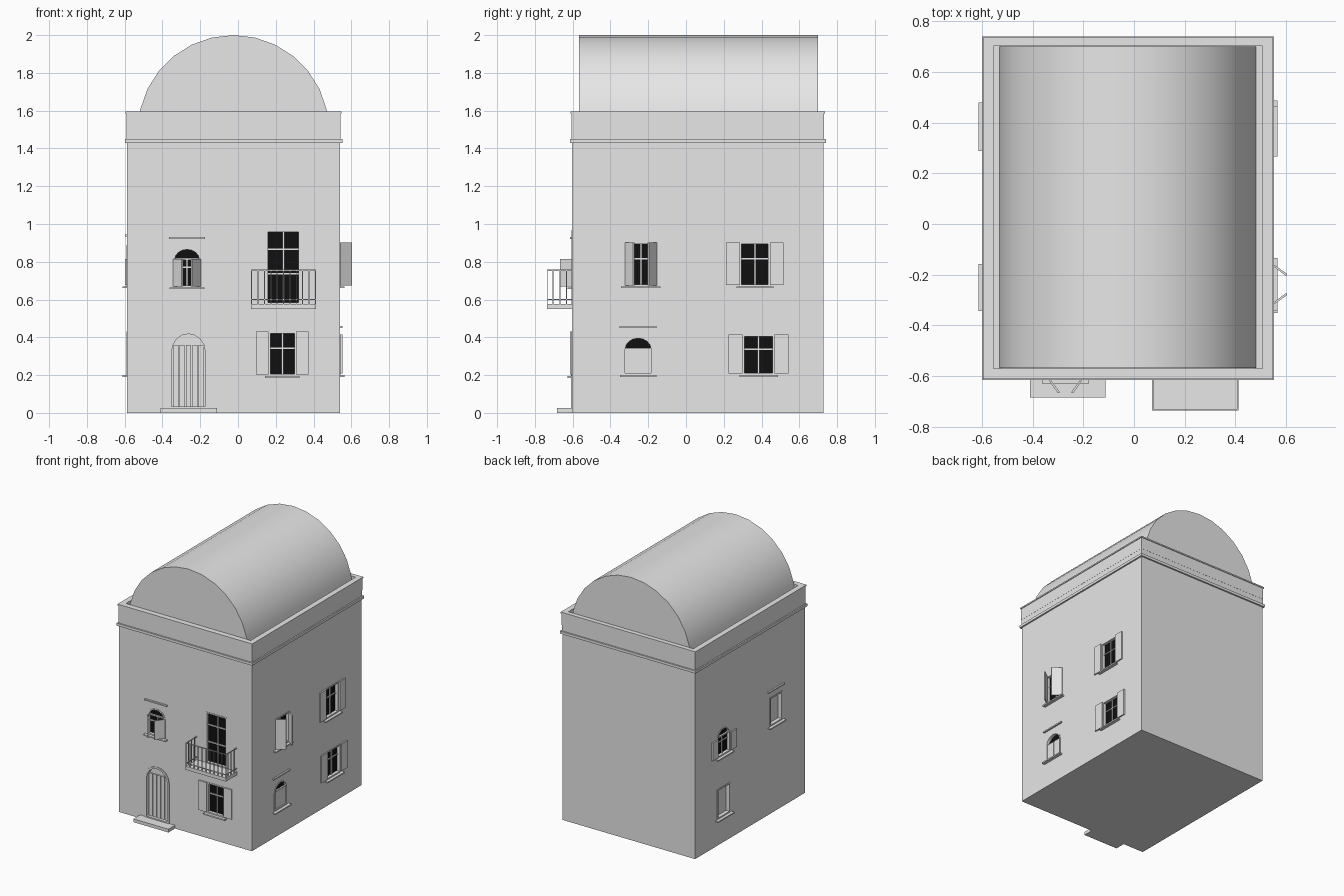
import bpy, bmesh, math

cube = bpy.data.objects.get("Cube")
if cube:
    bpy.data.objects.remove(cube, do_unlink=True)


def material(name, v):
    m = bpy.data.materials.new(name)
    m.use_nodes = True
    m.diffuse_color = (v, v, v, 1)
    m.node_tree.nodes["Principled BSDF"].inputs["Base Color"].default_value = (v, v, v, 1)
    return m


PLASTER = material("plain grey plaster", 0.8)
GLASS = material("black glass", 0.005)

# Wall extents
X0, X1, Y0, Y1 = -0.587, 0.54, -0.603, 0.728
WALL_TOP, PARAPET_TOP = 1.5, 1.595


def loft(name, a, b, mat=PLASTER):
    """Solid between two matching polygons."""
    bm = bmesh.new()
    va, vb = [[bm.verts.new(p) for p in loop] for loop in (a, b)]
    bm.faces.new(va)
    bm.faces.new(vb)
    n = len(va)
    for i in range(n):
        j = (i + 1) % n
        bm.faces.new((va[i], va[j], vb[j], vb[i]))
    return finish(name, bm, mat)


def finish(name, bm, mat):
    bmesh.ops.recalc_face_normals(bm, faces=bm.faces)
    me = bpy.data.meshes.new(name)
    bm.to_mesh(me)
    bm.free()
    me.materials.append(mat)
    ob = bpy.data.objects.new(name, me)
    bpy.context.collection.objects.link(ob)
    return ob


def rect(x0, x1, y0, y1):
    return [(x0, y0), (x1, y0), (x1, y1), (x0, y1)]


def ring(name, grow, inner, z0, z1):
    """Rectangular band around the walls."""
    outer = rect(X0 - grow, X1 + grow, Y0 - grow, Y1 + grow)
    bm = bmesh.new()
    loops = [[bm.verts.new((x, y, z)) for x, y in pts]
             for pts, z in ((outer, z0), (outer, z1), (inner, z1), (inner, z0))]
    for k in range(4):
        a, b = loops[k], loops[(k + 1) % 4]
        for i in range(4):
            j = (i + 1) % 4
            bm.faces.new((a[i], a[j], b[j], b[i]))
    return finish(name, bm, PLASTER)


def at(side, u, d, z):
    """u runs along the wall, d is the distance out from it."""
    return {"front": (u, Y0 - d, z), "east": (X1 + d, u, z), "west": (X0 - d, u, z)}[side]


def plate(name, side, outline, d0, d1, mat=PLASTER):
    return loft(name, [at(side, u, d0, z) for u, z in outline],
                [at(side, u, d1, z) for u, z in outline], mat)


def opening(u0, u1, z0, z1, rise=0.0, steps=8):
    """Rectangle, or rectangle with an arched head."""
    if not rise:
        return rect(u0, u1, z0, z1)
    c, r = (u0 + u1) / 2, (u1 - u0) / 2
    arc = [(c + r * math.cos(math.pi * i / steps), z1 - rise + rise * math.sin(math.pi * i / steps))
           for i in range(steps + 1)]
    return [(u0, z0), (u1, z0)] + arc


# Main body
body = loft("house_walls", [(x, y, 0) for x, y in rect(X0, X1, Y0, Y1)],
            [(x, y, WALL_TOP) for x, y in rect(X0, X1, Y0, Y1)])


def recess(side, outline, depth):
    cutter = plate("recess_cutter", side, outline, -depth, 0.02)
    cutter.hide_render = True
    mod = body.modifiers.new("recess", "BOOLEAN")
    mod.operation, mod.solver, mod.object = "DIFFERENCE", "EXACT", cutter
    bpy.context.view_layer.objects.active = body
    bpy.ops.object.modifier_apply(modifier=mod.name)
    bpy.data.objects.remove(cutter, do_unlink=True)


def trim(name, side, outline, width, d0, d1):
    """Frame strip following the inside of an outline."""
    us, zs = [p[0] for p in outline], [p[1] for p in outline]
    cu, cz = (min(us) + max(us)) / 2, (min(zs) + max(zs)) / 2
    su = 1 - 2 * width / (max(us) - min(us))
    sz = 1 - 2 * width / (max(zs) - min(zs))
    inner = [(cu + (u - cu) * su, cz + (z - cz) * sz) for u, z in outline]
    bm = bmesh.new()
    loops = [[bm.verts.new(at(side, u, d, z)) for u, z in pts]
             for pts, d in ((outline, d0), (outline, d1), (inner, d1), (inner, d0))]
    n = len(outline)
    for k in range(4):
        a, b = loops[k], loops[(k + 1) % 4]
        for i in range(n):
            j = (i + 1) % n
            bm.faces.new((a[i], a[j], b[j], b[i]))
    return finish(name, bm, PLASTER)


def window(name, side, u0, u1, z0, z1, rise=0.0, shutters=None, blind=False,
           lintel=False, sill=True, bars=1):
    shape = opening(u0, u1, z0, z1, rise)
    c, spring = (u0 + u1) / 2, z1 - rise
    recess(side, shape, 0.025)
    trim(name + "_frame", side, shape, 0.01, -0.025, 0.003)
    if not blind:
        plate(name + "_glass", side, shape, -0.024, -0.02, GLASS)
        # Glazing bars
        plate(name + "_mullion", side, rect(c - .005, c + .005, z0, spring), -0.022, -0.012)
        for i in range(bars):
            z = z0 + (spring - z0) * (i + 1) / (bars + 1) + 0.03
            plate(name + "_bar", side, rect(u0, u1, z - .004, z + .004), -0.022, -0.013)
        if rise:
            plate(name + "_transom", side, rect(u0, u1, spring - .006, spring + .004), -0.024, -0.008)
    if sill:
        plate(name + "_sill", side, rect(u0 - .018, u1 + .018, z0 - .01, z0), -0.01, 0.025)
    if lintel:
        plate(name + "_lintel", side, rect(u0 - .02, u1 + .02, z1 + .045, z1 + .055), 0, 0.012)
    w = (u1 - u0) * 0.45
    for edge, s in ((u0, 1), (u1, -1)):
        if shutters == "flat":
            plate(name + "_shutter", side, rect(*sorted((edge, edge - s * w)), z0 + .008, spring), 0.002, 0.012)
        elif shutters == "ajar":
            foot = [(edge, 0), (edge + s * .008, 0), (edge + s * .053, .06), (edge + s * .045, .064)]
            loft(name + "_shutter", [at(side, u, d, z0 + .005) for u, d in foot],
                 [at(side, u, d, spring) for u, d in foot])
        elif shutters == "closed":
            plate(name + "_shutter", side, rect(*sorted((edge, c - s * .002)), z0, spring), -0.015, -0.006)


# Front windows
window("front_arched_window", "front", -.345, -.195, .665, .875, .06, "ajar", lintel=True)
window("front_lower_window", "front", .162, .308, .195, .43, shutters="flat")
window("balcony_door", "front", .15, .33, .575, .967, sill=False, bars=2)

# East side windows
window("east_upper_front_window", "east", -.325, -.152, .67, .903, shutters="ajar")
window("east_upper_rear_window", "east", .285, .445, .67, .903, shutters="flat")
window("east_lower_front_window", "east", -.332, -.175, .2, .405, .065, "closed", lintel=True)
window("east_lower_rear_window", "east", .3, .468, .2, .415, shutters="flat")

# West side windows
window("west_upper_rear_window", "west", .305, .46, .67, .88, .065, "flat")
window("west_upper_front_window", "west", -.325, -.175, .67, .89, blind=True, lintel=True)
window("west_lower_rear_window", "west", .305, .46, .2, .43, blind=True)

# Arched front door with planks and doorstep
arch = opening(-.365, -.16, .02, .432, .1)
recess("front", arch, 0.025)
trim("door_frame", "front", arch, 0.014, -0.025, 0.006)
for i in range(5):
    u = -.33 + i * .034
    plate("door_plank", "front", rect(u - .014, u + .014, .03, .36), -0.026, -0.016)
plate("doorstep", "front", rect(-.41, -.112, 0, .025), -0.01, 0.08)

# Balcony slab and railing
BL, BR, BD = .07, .412, .132
plate("balcony_slab", "front", rect(BL, BR, .55, .577), -0.01, BD)
for z in (.6, .755):
    plate("balcony_front_rail", "front", rect(BL, BR, z - .003, z + .003), BD - .006, BD)
    for u in (BL, BR - .006):
        plate("balcony_side_rail", "front", rect(u, u + .006, z - .003, z + .003), 0, BD)
for i in range(11):
    u = BL + (BR - BL - .005) * i / 10
    plate("balcony_baluster", "front", rect(u, u + .005, .577, .755), BD - .0055, BD - .0005)
for u in (BL, BR - .005):
    for d in (.03, .065, .1):
        plate("balcony_side_baluster", "front", rect(u, u + .005, .577, .755), d - .0025, d + .0025)

# Parapet and cornice bands
inside = rect(-.553, .506, -.569, .702)
wall = rect(X0 + .005, X1 - .005, Y0 + .005, Y1 - .005)
ring("parapet", 0.003, inside, WALL_TOP - .005, PARAPET_TOP - .01)
ring("parapet_cap", 0.008, inside, PARAPET_TOP - .01, PARAPET_TOP)
ring("cornice_ledge", 0.012, wall, 1.43, 1.45)
ring("cornice_frieze", 0.002, wall, 1.45, 1.495)

# Barrel roof
R, SEG = .506, 14
profile = [(-.024 + R * math.cos(math.pi * i / SEG), 1.494 + R * math.sin(math.pi * i / SEG))
           for i in range(SEG + 1)]
roof = loft("barrel_roof", [(x, -.567, z) for x, z in profile], [(x, .7, z) for x, z in profile])
bpy.ops.object.select_all(action="DESELECT")
roof.select_set(True)
bpy.context.view_layer.objects.active = roof
bpy.ops.object.shade_smooth_by_angle(angle=math.radians(30))
